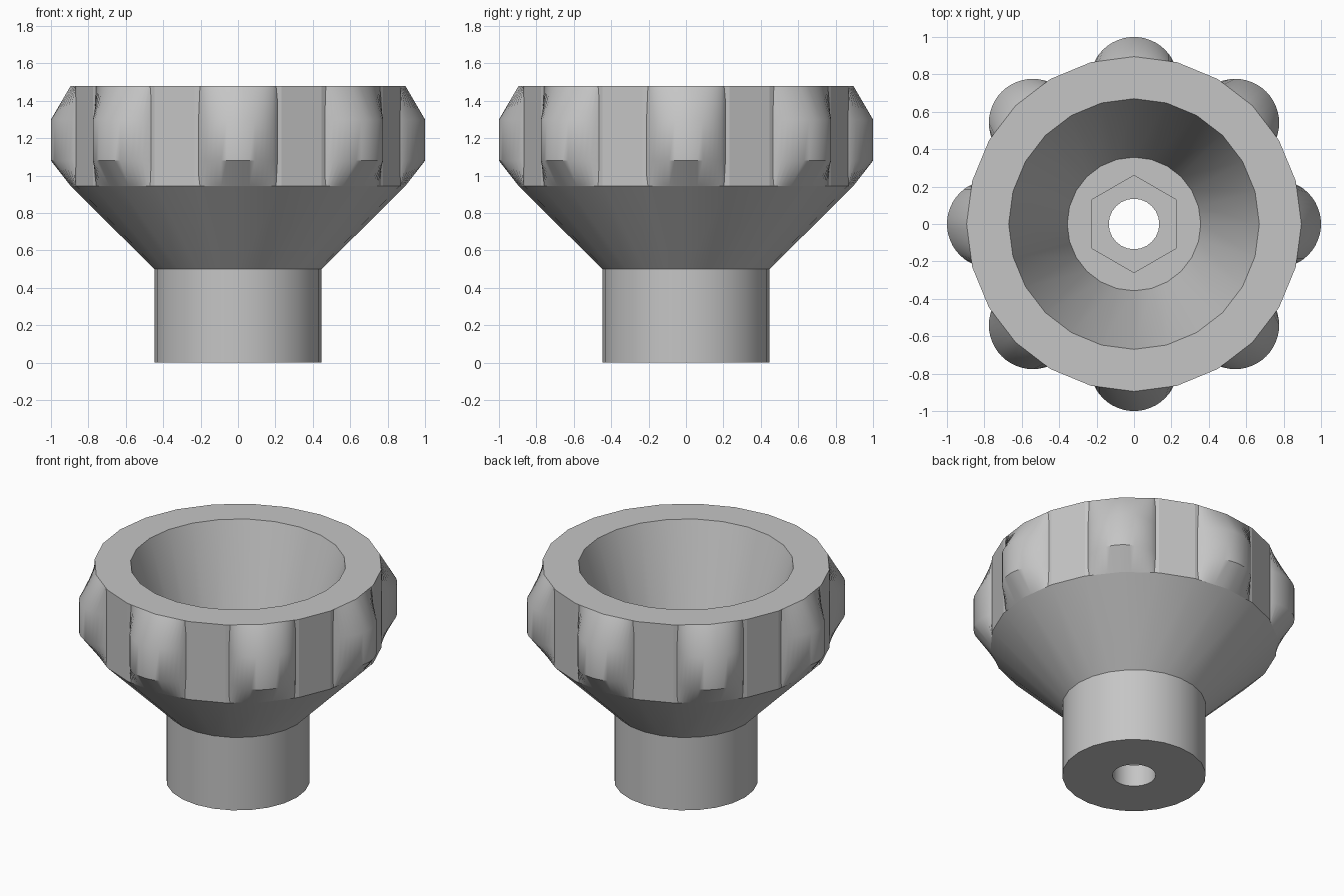
import bpy
import bmesh
from math import pi, sin, cos, radians, hypot

if "Cube" in bpy.data.objects:
    bpy.data.objects.remove(bpy.data.objects["Cube"])

SIDES = 24
RIM_LOW, RIM_TOP, RIM_R = 0.945, 1.48, 0.895

grey = bpy.data.materials.new("grey plastic")
grey.use_nodes = True
colour = (0.56, 0.56, 0.56, 1)
grey.diffuse_color = colour
grey.node_tree.nodes["Principled BSDF"].inputs["Base Color"].default_value = colour


def finish(name, bm, angle):
    bmesh.ops.recalc_face_normals(bm, faces=bm.faces)
    mesh = bpy.data.meshes.new(name)
    bm.to_mesh(mesh)
    bm.free()
    mesh.materials.append(grey)
    obj = bpy.data.objects.new(name, mesh)
    bpy.context.collection.objects.link(obj)
    bpy.ops.object.select_all(action='DESELECT')
    obj.select_set(True)
    bpy.context.view_layer.objects.active = obj
    bpy.ops.object.shade_smooth_by_angle(angle=radians(angle))
    return obj


def bridge(bm, a, b, closed):
    n = len(a)
    for i in range(n if closed else n - 1):
        j = (i + 1) % n
        bm.faces.new((a[i], a[j], b[j], b[i]))


def hex_radius(a):
    # Hexagon with corners on the y axis
    return 0.225 / cos((a + pi / 6) % (pi / 3) - pi / 6)


# Knob body: stem, flared cone, rim, bowl, hexagonal pocket and through hole
profile = [(0.135, 0), (0.447, 0), (0.447, 0.5), (RIM_R, RIM_LOW), (RIM_R, RIM_TOP),
           (0.67, RIM_TOP), (0.357, 0.5), (hex_radius, 0.5), (hex_radius, 0.15), (0.135, 0.15)]
bm = bmesh.new()
rings = []
for radius, z in profile:
    ring = []
    for i in range(SIDES):
        a = 2 * pi * i / SIDES
        r = radius(a) if callable(radius) else radius
        ring.append(bm.verts.new((r * cos(a), r * sin(a), z)))
    rings.append(ring)
for k, ring in enumerate(rings):
    bridge(bm, ring, rings[(k + 1) % len(rings)], True)
body = finish("knob_body", bm, 35)
for p in body.data.polygons:
    # Rim wall keeps flat facets
    if abs(p.center.z - (RIM_LOW + RIM_TOP) / 2) < 0.01 and hypot(p.center.x, p.center.y) > 0.8:
        p.use_smooth = False


def lobe_ring(bm, z, clamp):
    # Half circle, pulled in to the rim surface at the two ends
    ring = []
    for i in range(25):
        t = pi * i / 24
        x, y = 0.235 * cos(t), 0.765 + 0.235 * sin(t)
        if clamp:
            y = min(y, RIM_R - abs(x) * 0.1317)
        ring.append(bm.verts.new((x, y, z)))
    return ring


# Eight finger grips around the rim
for n in range(8):
    bm = bmesh.new()
    levels = [(RIM_LOW, True), (1.08, False), (1.3, False), (RIM_TOP, True)]
    rings = [lobe_ring(bm, z, clamp) for z, clamp in levels]
    for a, b in zip(rings, rings[1:]):
        bridge(bm, a, b, False)
    bm.faces.new([r[0] for r in rings] + [r[-1] for r in reversed(rings)])
    grip = finish("finger_grip_%d" % (n + 1), bm, 36)
    grip.rotation_euler.z = n * pi / 4
